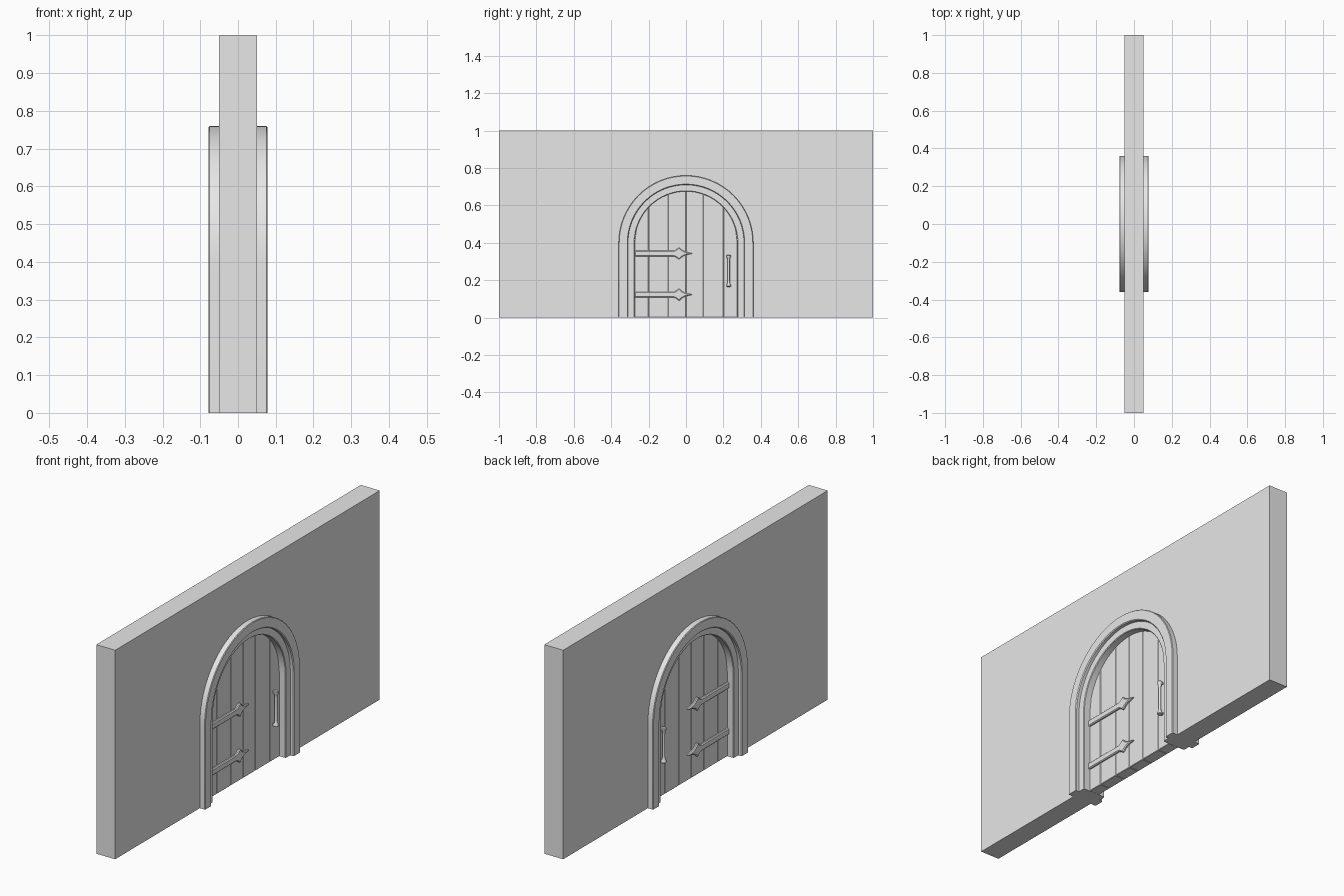
import bpy, bmesh, math

if "Cube" in bpy.data.objects:
    bpy.data.objects.remove(bpy.data.objects["Cube"])

SPRING = 0.40      # height where the arch begins
SEGS = 32          # segments around the arch
DOOR_X = 0.027     # half thickness of the door

grey = bpy.data.materials.new("plain_grey")
grey.diffuse_color = (0.8, 0.8, 0.8, 1)
grey.use_nodes = True
grey.node_tree.nodes["Principled BSDF"].inputs["Base Color"].default_value = grey.diffuse_color


def finish(bm, name, bevel=0.0, smooth=None):
    bmesh.ops.recalc_face_normals(bm, faces=bm.faces)
    mesh = bpy.data.meshes.new(name)
    bm.to_mesh(mesh)
    bm.free()
    mesh.materials.append(grey)
    ob = bpy.data.objects.new(name, mesh)
    bpy.context.collection.objects.link(ob)
    if bevel:
        mod = ob.modifiers.new("bevel", 'BEVEL')
        mod.width = bevel
        mod.segments = 1
        mod.limit_method = 'ANGLE'
    if smooth:
        bpy.ops.object.select_all(action='DESELECT')
        ob.select_set(True)
        bpy.context.view_layer.objects.active = ob
        bpy.ops.object.shade_smooth_by_angle(angle=math.radians(smooth))
    return ob


def prism(name, outline, x0, x1, bevel=0.0):
    """Extrude a y-z outline from x0 to x1."""
    bm = bmesh.new()
    face = bm.faces.new([bm.verts.new((x0, y, z)) for y, z in outline])
    ext = bmesh.ops.extrude_face_region(bm, geom=[face])
    bmesh.ops.translate(bm, vec=(x1 - x0, 0, 0),
                        verts=[v for v in ext['geom'] if isinstance(v, bmesh.types.BMVert)])
    return finish(bm, name, bevel)


def arch(r):
    """Arched path from the left foot to the right foot."""
    pts = [(-r, 0)]
    for i in range(SEGS + 1):
        a = math.pi * (1 - i / SEGS)
        pts.append((r * math.cos(a), SPRING + r * math.sin(a)))
    return pts + [(r, 0)]


# wall with arched opening
prism("wall", [(-1, 0)] + arch(0.36) + [(1, 0), (1, 1), (-1, 1)], -0.05, 0.05)

# stepped arch frame, swept section of (x, radius)
half = [(0.057, 0.275), (0.06, 0.278), (0.06, 0.31), (0.074, 0.31),
        (0.078, 0.314), (0.078, 0.357), (0.075, 0.36)]
section = half + [(-x, r) for x, r in reversed(half)]
bm = bmesh.new()
rails = [[bm.verts.new((x, y, z)) for y, z in arch(r)] for x, r in section]
n = len(rails)
for k in range(n):
    a, b = rails[k], rails[(k + 1) % n]
    for i in range(len(a) - 1):
        bm.faces.new((a[i], a[i + 1], b[i + 1], b[i]))
for end in (0, -1):
    bm.faces.new([rail[end] for rail in rails])
finish(bm, "arch_frame", smooth=30)

# door planks, tops following the arch
edges = [-0.276, -0.20, -0.095, 0.0, 0.092, 0.20, 0.276]
for k, (y0, y1) in enumerate(zip(edges, edges[1:])):
    outline = [(y0, 0), (y1, 0)]
    for i in range(9):
        y = y1 + (y0 - y1) * i / 8
        outline.append((y, SPRING + math.sqrt(max(0, 0.276 ** 2 - y * y)) + 0.001))
    prism(f"door_plank_{k + 1}", outline, -DOOR_X, DOOR_X, bevel=0.002)


def lathe(name, profile, x, y, segs=16):
    """Turn a (radius, z) profile about a vertical axis."""
    bm = bmesh.new()
    rings = [[bm.verts.new((x + r * math.cos(2 * math.pi * i / segs),
                            y + r * math.sin(2 * math.pi * i / segs), z))
              for i in range(segs)] for r, z in profile]
    for a, b in zip(rings, rings[1:]):
        for i in range(segs):
            j = (i + 1) % segs
            bm.faces.new((a[i], a[j], b[j], b[i]))
    bm.faces.new(rings[0])
    bm.faces.new(rings[-1])
    return finish(bm, name, smooth=40)


# strap hinges and handles on both sides of the door
upper = [(-0.275, 0.015), (-0.066, 0.015), (-0.055, 0.019), (-0.036, 0.033),
         (-0.022, 0.019), (-0.006, 0.010)]
strap = upper + [(0.038, 0)] + [(y, -h) for y, h in reversed(upper)]
grip_half = [(0.0065, 0), (0.0065, 0.055), (0.008, 0.068), (0.012, 0.075),
             (0.012, 0.082), (0.009, 0.085)]
grip = [(r, 0.25 - h) for r, h in reversed(grip_half)] + [(r, 0.25 + h) for r, h in grip_half[1:]]

for side, s in (("right", 1), ("left", -1)):
    for level, z in (("lower", 0.123), ("upper", 0.343)):
        prism(f"{level}_strap_hinge_{side}", [(y, z + h) for y, h in strap],
              s * (DOOR_X - 0.003), s * (DOOR_X + 0.011), bevel=0.004)
    lathe(f"door_handle_{side}", grip, s * 0.042, 0.228)
    # handle mounts
    for level, z in (("lower", 0.172), ("upper", 0.328)):
        prism(f"{level}_handle_mount_{side}",
              [(0.221, z - 0.005), (0.235, z - 0.005), (0.235, z + 0.005), (0.221, z + 0.005)],
              s * (DOOR_X - 0.003), s * 0.042)
